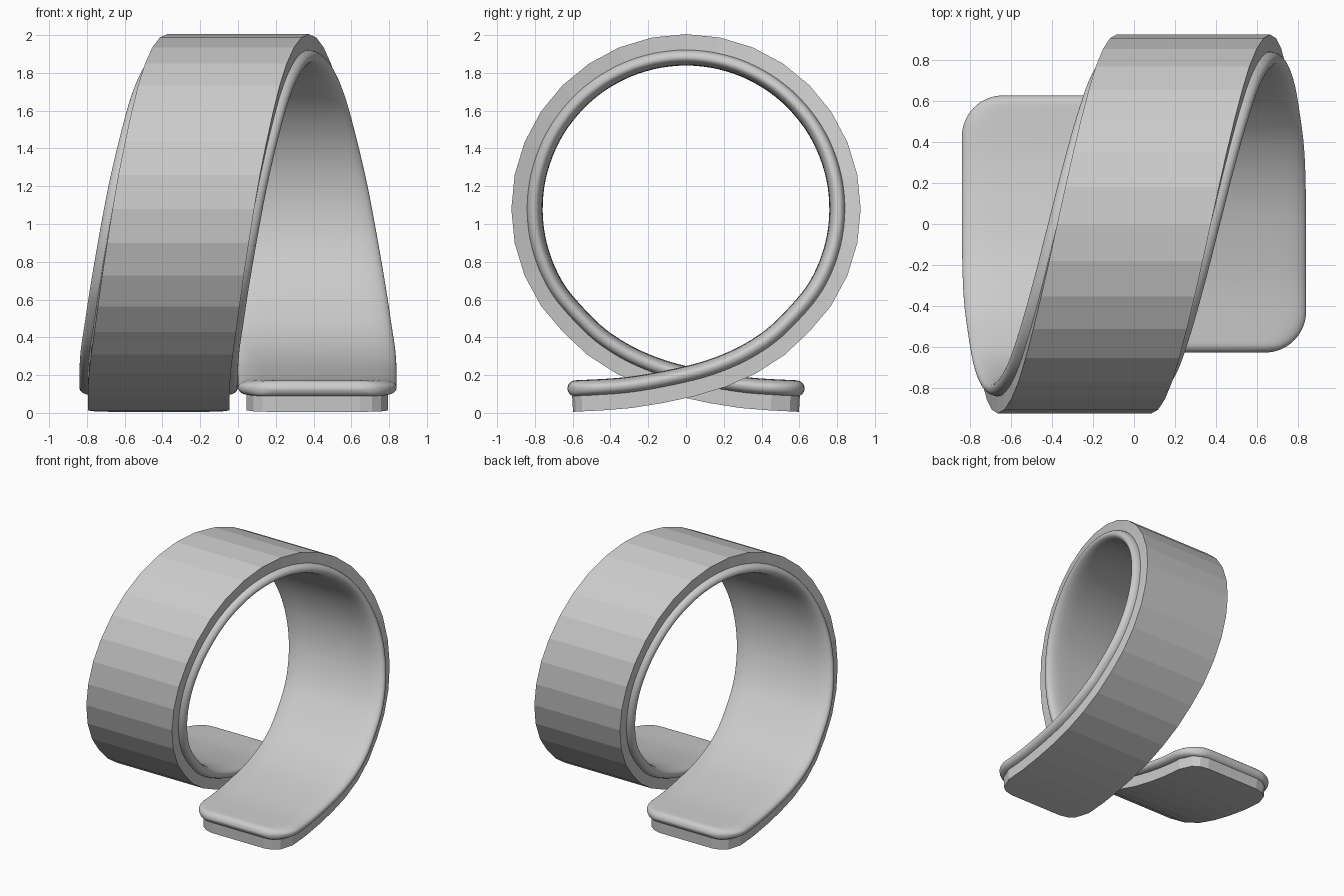
import bpy, bmesh, math
from mathutils import Vector

if "Cube" in bpy.data.objects:
    bpy.data.objects.remove(bpy.data.objects["Cube"])

# Half of the looping centre path: circle from the top, then the flat foot
ARC_X = [0, .07, .138, .2, .262, .315, .36, .393]
half = [Vector((x, .84 * math.sin(math.radians(20 * i)), 1.08 + .84 * math.cos(math.radians(20 * i))))
        for i, x in enumerate(ARC_X)]
half += [Vector(p) for p in ((.411, .38, .313), (.418, .2, .225), (.42, 0, .165),
                             (.42, -.3, .110), (.42, -.625, .089))]
# Other half is the same turned 180 degrees about z
ctrl = [Vector((-p.x, -p.y, p.z)) for p in half[:0:-1]] + half
ctrl = [2 * ctrl[0] - ctrl[1]] + ctrl + [2 * ctrl[-1] - ctrl[-2]]


def catmull(a, b, c, d, t):
    return .5 * (2 * b + (c - a) * t + (2 * a - 5 * b + 4 * c - d) * t * t
                 + (3 * b - a - 3 * c + d) * t ** 3)


dense = [catmull(*ctrl[i:i + 4], k / 40) for i in range(len(ctrl) - 3) for k in range(40)] + [ctrl[-2]]
length = [0]
for a, b in zip(dense, dense[1:]):
    length.append(length[-1] + (b - a).yz.length)
TOTAL = length[-1]


def frame(s):
    """Point and inward normal at path length s."""
    i = 0
    while i < len(dense) - 2 and length[i + 1] < s:
        i += 1
    p = dense[i].lerp(dense[i + 1], (s - length[i]) / (length[i + 1] - length[i]))
    lo, hi = max(i - 2, 0), min(i + 3, len(dense) - 1)
    t = dense[hi] - dense[lo]
    return p, Vector((0, t.z, -t.y)).normalized()


def corner(d, w, r):
    """Half width at distance d from the end, with rounded corners."""
    return w if d >= r else w - r + math.sqrt(max(r * r - (r - d) ** 2, 0))


def loft(name, stations, section):
    bm = bmesh.new()
    rings = []
    for s in stations:
        p, n = frame(s)
        rings.append([bm.verts.new(p + Vector((u, 0, 0)) + n * v) for u, v in section(s)])
    m = len(rings[0])
    for a, b in zip(rings, rings[1:]):
        for k in range(m):
            bm.faces.new((a[k], a[(k + 1) % m], b[(k + 1) % m], b[k]))
    bm.faces.new(rings[0])
    bm.faces.new(rings[-1])
    bmesh.ops.recalc_face_normals(bm, faces=bm.faces)
    me = bpy.data.meshes.new(name)
    bm.to_mesh(me)
    bm.free()
    ob = bpy.data.objects.new(name, me)
    bpy.context.collection.objects.link(ob)
    return ob


# Faceted outer shell
TRIM = .022


def shell_section(s):
    w = corner(min(s, TOTAL - s) - TRIM, .375, .15)
    return [(-w, 0), (w, 0), (w, -.085), (-w, -.085)]


ends = [TRIM + d for d in (0, .015, .05, .15)]
step = .84 * math.pi / 16
mids = [TOTAL / 2 + step * k for k in range(-30, 31)]
mids = [s for s in mids if ends[-1] + .05 < s < TOTAL - ends[-1] - .05]
loft("outer_shell", ends + mids + [TOTAL - s for s in reversed(ends)], shell_section)


# Smooth padded cushion lining the shell
def cushion_section(s):
    d = min(s, TOTAL - s)
    w = corner(d, .42, .2)
    h = .043 * math.sqrt(max(1 - (1 - min(d / .045, 1)) ** 2, .02))
    ring = []
    for k in range(40):
        a = 2 * math.pi * k / 40
        c, v = math.cos(a), math.sin(a)
        e = .25 if v >= 0 else .12
        u = 0 if abs(c) < 1e-6 else math.copysign(abs(c) ** e, c)
        ring.append((w * u, .038 + h * v))
    return ring


ends = [.2 * (k / 16) ** 2 for k in range(17)]
mids = [.2 + (TOTAL - .4) * k / 130 for k in range(1, 130)]
cushion = loft("cushion", ends + mids + [TOTAL - s for s in reversed(ends)], cushion_section)
bpy.context.view_layer.objects.active = cushion
cushion.select_set(True)
bpy.ops.object.shade_smooth_by_angle(angle=math.radians(50))
